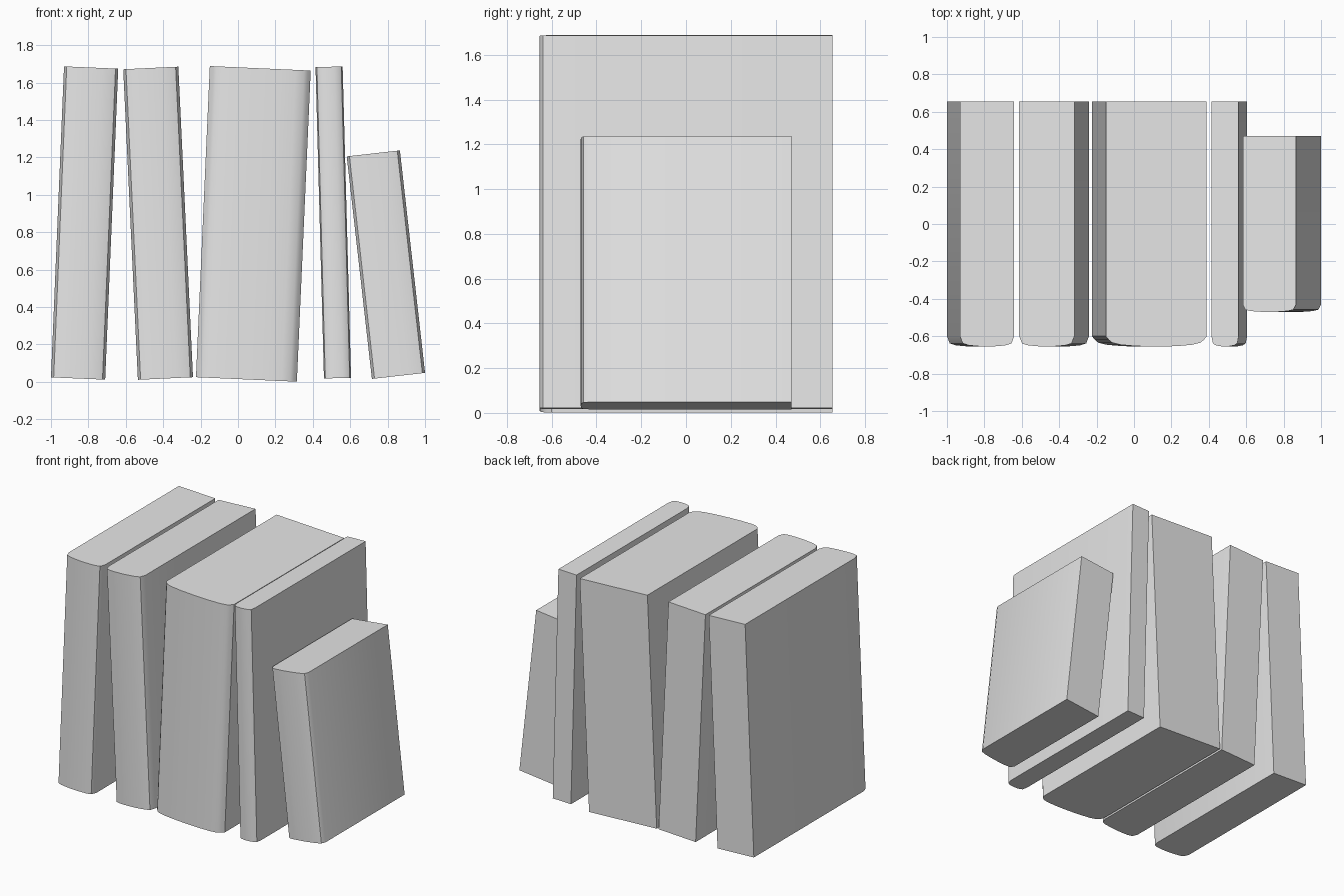
import bpy
import bmesh
import math

cube = bpy.data.objects.get("Cube")
if cube:
    bpy.data.objects.remove(cube, do_unlink=True)

grey = bpy.data.materials.new("plain grey")
grey.use_nodes = True
grey.diffuse_color = (0.8, 0.8, 0.8, 1)
grey.node_tree.nodes["Principled BSDF"].inputs["Base Color"].default_value = (0.8, 0.8, 0.8, 1)

# Half plan of a book: (share of half thickness, y), from back corner to spine
CREASED = [(1, 0.655), (1, -0.60), (0.9, -0.638), (0.7, -0.648), (0.4, -0.653), (0.12, -0.655)]
ROUNDED = [(1, 0.655), (1, -0.60), (0.94, -0.62), (0.87, -0.635), (0.7, -0.646),
           (0.4, -0.653), (0.12, -0.655)]


def book(name, x, z, thickness, height, lean, half_plan, depth=1.0):
    """Extrude the mirrored plan upward, then lean the book sideways."""
    plan = half_plan + [(-u, y) for u, y in reversed(half_plan)]
    bm = bmesh.new()
    base = bm.faces.new([bm.verts.new((u * thickness / 2, y * depth, 0)) for u, y in plan])
    top = bmesh.ops.extrude_face_region(bm, geom=[base], use_keep_orig=True)["geom"]
    bmesh.ops.translate(bm, vec=(0, 0, height),
                        verts=[v for v in top if isinstance(v, bmesh.types.BMVert)])
    bmesh.ops.recalc_face_normals(bm, faces=bm.faces)
    mesh = bpy.data.meshes.new(name)
    bm.to_mesh(mesh)
    bm.free()
    mesh.materials.append(grey)
    ob = bpy.data.objects.new(name, mesh)
    bpy.context.collection.objects.link(ob)
    ob.location = (x, 0, z)
    ob.rotation_euler.y = math.radians(lean)
    bpy.ops.object.select_all(action="DESELECT")
    ob.select_set(True)
    bpy.context.view_layer.objects.active = ob
    bpy.ops.object.shade_smooth_by_angle(angle=math.radians(32))


# Row of leaning books, one thick, one thin and one short
book("book_far_right", -0.855, 0.018, 0.29, 1.664, 2.4, CREASED)
book("book_right", -0.388, 0.018, 0.295, 1.662, -2.7, CREASED)
book("book_thick", 0.045, 0.013, 0.54, 1.665, 2.55, ROUNDED)
book("book_thin", 0.532, 0.02, 0.145, 1.665, -1.55, CREASED)
book("book_short", 0.858, 0.032, 0.286, 1.197, -6.45, CREASED, 0.718)
